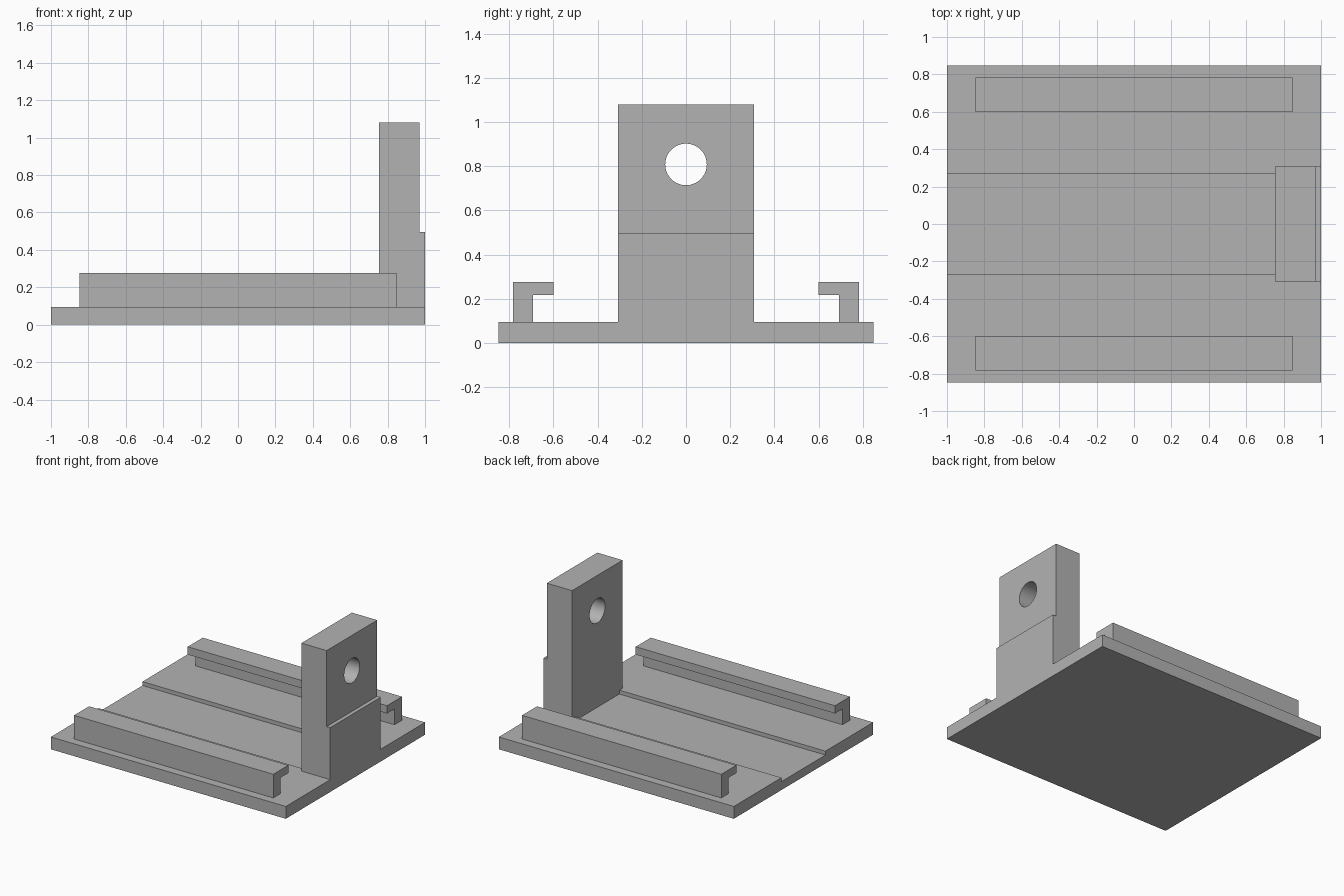
import bpy
import bmesh
import math
from mathutils import Matrix

if "Cube" in bpy.data.objects:
    bpy.data.objects.remove(bpy.data.objects["Cube"], do_unlink=True)

# One plain grey material
grey = bpy.data.materials.new("plain grey")
grey.use_nodes = True
grey.diffuse_color = (0.45, 0.45, 0.45, 1)
grey.node_tree.nodes["Principled BSDF"].inputs["Base Color"].default_value = grey.diffuse_color


def finish(name, bm):
    bmesh.ops.recalc_face_normals(bm, faces=bm.faces)
    mesh = bpy.data.meshes.new(name)
    bm.to_mesh(mesh)
    bm.free()
    obj = bpy.data.objects.new(name, mesh)
    bpy.context.collection.objects.link(obj)
    mesh.materials.append(grey)
    return obj


def extrude_profile(name, points, offset):
    """Extrude a closed outline of 3D points along offset."""
    bm = bmesh.new()
    face = bm.faces.new([bm.verts.new(p) for p in points])
    result = bmesh.ops.extrude_face_region(bm, geom=[face], use_keep_orig=True)
    verts = [v for v in result["geom"] if isinstance(v, bmesh.types.BMVert)]
    bmesh.ops.translate(bm, verts=verts, vec=offset)
    return finish(name, bm)


def cut(obj, cutter):
    """Subtract a cutter and bake the result."""
    mod = obj.modifiers.new("cut", 'BOOLEAN')
    mod.operation = 'DIFFERENCE'
    mod.solver = 'EXACT'
    mod.object = cutter
    bpy.ops.object.select_all(action='DESELECT')
    obj.select_set(True)
    bpy.context.view_layer.objects.active = obj
    bpy.ops.object.modifier_apply(modifier=mod.name)
    bpy.data.objects.remove(cutter, do_unlink=True)


PLATE_TOP = 0.095
GROOVE_Z = 0.065
HALF_Y = 0.847
GROOVE_Y = 0.267
UPRIGHT_X = 0.755
UPRIGHT_Y = 0.307

# Base plate with a shallow groove, open at -x and ending at the upright
half = [(HALF_Y, 0), (HALF_Y, PLATE_TOP), (GROOVE_Y, PLATE_TOP), (GROOVE_Y, GROOVE_Z)]
outline = half + [(-y, z) for y, z in reversed(half)]
extrude_profile("base_plate", [(-1, y, z) for y, z in outline], (2, 0, 0))

# Inward-facing hooked rails along both sides
hook = [(0.782, PLATE_TOP), (0.782, 0.277), (0.6, 0.277),
        (0.6, 0.217), (0.692, 0.217), (0.692, PLATE_TOP)]
for name, side in (("left_rail", 1), ("right_rail", -1)):
    extrude_profile(name, [(-0.848, side * y, z) for y, z in hook], (1.696, 0, 0))

# Stepped upright bracket
step = [(UPRIGHT_X, GROOVE_Z), (1, GROOVE_Z), (1, 0.495),
        (0.97, 0.495), (0.97, 1.08), (UPRIGHT_X, 1.08)]
upright = extrude_profile("upright_bracket", [(x, -UPRIGHT_Y, z) for x, z in step],
                          (0, 2 * UPRIGHT_Y, 0))

# Round hole through the upright
bm = bmesh.new()
bmesh.ops.create_cone(bm, cap_ends=True, segments=64, radius1=0.094, radius2=0.094, depth=1,
                      matrix=Matrix.Translation((0.86, 0, 0.808)) @ Matrix.Rotation(math.pi / 2, 4, 'Y'))
hole = finish("hole_cutter", bm)
hole.hide_render = True
cut(upright, hole)
bpy.ops.object.shade_smooth_by_angle(angle=math.radians(30))
